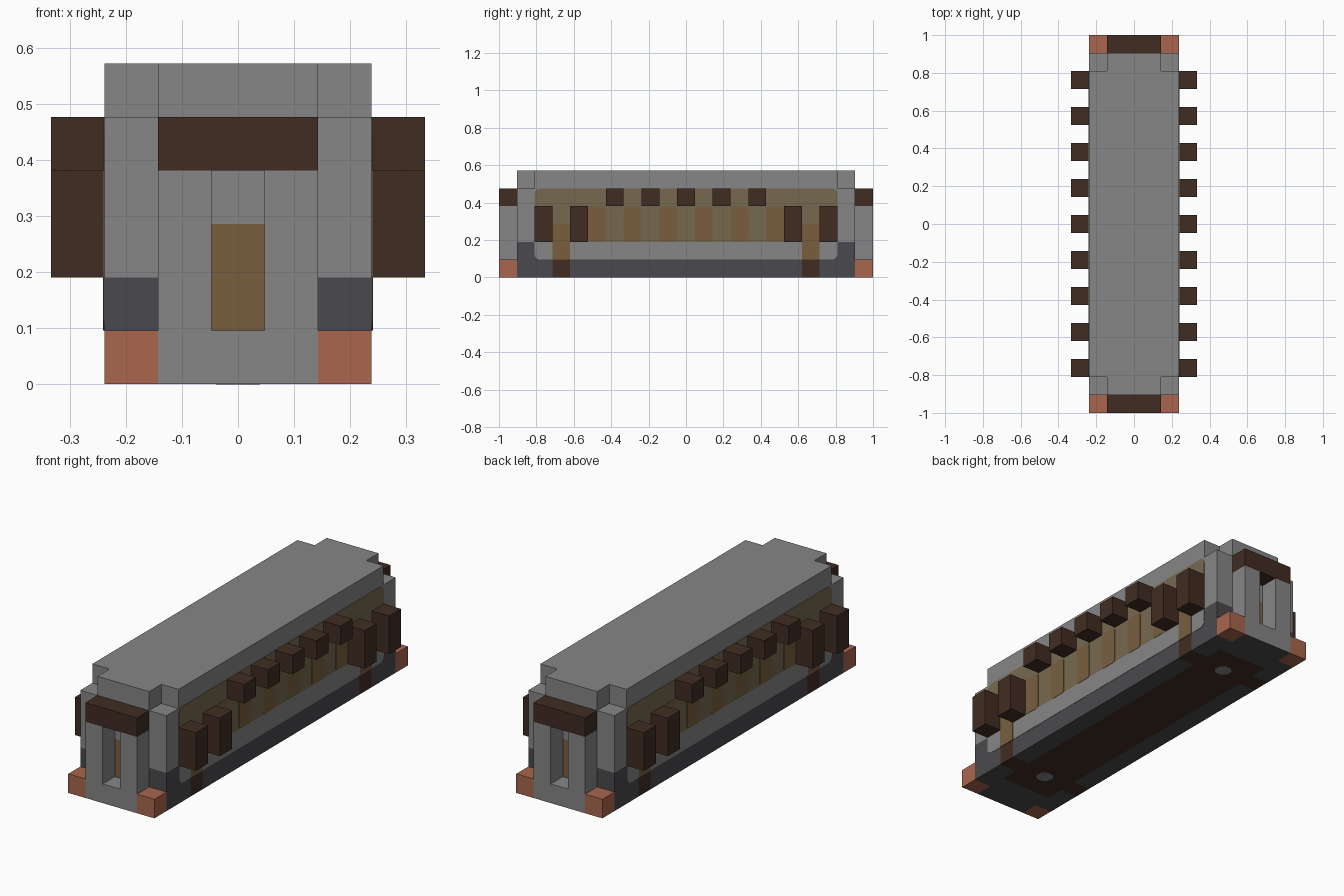
import bpy, bmesh, math
from mathutils import Vector

old = bpy.data.objects.get("Cube")
if old:
    bpy.data.objects.remove(old, do_unlink=True)

U = 2 / 21          # building block size
HALF_W = 2.5 * U    # hull half width
HALF_L = 9.5 * U    # hull half length


def make_mat(name, hex_code):
    rgb = [int(hex_code[i:i + 2], 16) / 255 for i in (0, 2, 4)]
    lin = [c / 12.92 if c < 0.04 else ((c + 0.055) / 1.055) ** 2.4 for c in rgb]
    m = bpy.data.materials.new(name)
    m.use_nodes = True
    m.diffuse_color = (*lin, 1)
    m.node_tree.nodes["Principled BSDF"].inputs["Base Color"].default_value = (*lin, 1)
    return m


GREY = make_mat("light_grey", "868686")
DARK = make_mat("dark_grey", "4A4A4E")
BROWN = make_mat("dark_brown", "402C22")
RED = make_mat("terracotta", "A9664E")
GOLD = make_mat("gold_brown", "785F3F")
DIM = make_mat("dull_gold", "76694F")


def finish(name, bm, mats):
    bmesh.ops.recalc_face_normals(bm, faces=bm.faces)
    me = bpy.data.meshes.new(name)
    bm.to_mesh(me)
    bm.free()
    for m in mats:
        me.materials.append(m)
    ob = bpy.data.objects.new(name, me)
    bpy.context.collection.objects.link(ob)
    return ob


def box_mesh(lo, hi):
    bm = bmesh.new()
    bmesh.ops.create_cube(bm, size=1)
    for v in bm.verts:
        v.co = Vector([(a + b) / 2 + c * (b - a) for a, b, c in zip(lo, hi, v.co)])
    return bm


def box(name, lo, hi, mat):
    """Box between two corners given in blocks."""
    return finish(name, box_mesh([c * U for c in lo], [c * U for c in hi]), [mat])


def prism_mesh(points, depth):
    bm = bmesh.new()
    face = bm.faces.new([bm.verts.new(p) for p in points])
    ext = bmesh.ops.extrude_face_region(bm, geom=[face])
    verts = [g for g in ext["geom"] if isinstance(g, bmesh.types.BMVert)]
    bmesh.ops.translate(bm, verts=verts, vec=depth)
    return bm


def side_plate(name, sx, y0, y1, z0, z1, mat, level, r_low=0, r_top=0):
    """Thin painted panel on a side wall, with rounded lower and upper corners."""
    pts = []
    corners = [(y1, z1, -1, -1, r_top), (y0, z1, 1, -1, r_top),
               (y0, z0, 1, 1, r_low), (y1, z0, -1, 1, r_low)]
    for i, (y, z, dy, dz, r) in enumerate(corners):
        y, z = y * U, z * U
        for k in range(5 if r else 1):
            a = math.pi / 2 * (i + k / 4)
            off = (dy * r + r * math.cos(a), dz * r + r * math.sin(a)) if r else (0, 0)
            pts.append((sx * HALF_W, y + off[0], z + off[1]))
    return finish(name, prism_mesh(pts, (sx * 0.0015 * level, 0, 0)), [mat])


# Hull, cut along the paint borders and coloured by position
bm = box_mesh((-HALF_W, -HALF_L, 0), (HALF_W, HALF_L, 5 * U))
cuts = [((1, 0, 0), s * c) for c in (0.5, 1.5) for s in (-1, 1)]
cuts += [((0, 1, 0), s * c) for c in (6.5, 7.5, 8.5) for s in (-1, 1)]
cuts += [((0, 0, 1), c) for c in (1, 2, 3, 4)]
for axis, d in cuts:
    bmesh.ops.bisect_plane(bm, geom=bm.verts[:] + bm.edges[:] + bm.faces[:],
                           plane_co=Vector(axis) * d * U, plane_no=axis)
bm.normal_update()
for f in bm.faces:
    x, y, z = [abs(c) / U for c in f.calc_center_median()]
    pillar = 6.5 < y < 7.5
    if f.normal.z < -0.5:
        f.material_index = 2 if pillar or (x < 1.5 and y < 8.5) else 1
    elif abs(f.normal.y) > 0.5:
        f.material_index = 3 if x < 0.5 and 1 < z < 3 else int(z < 2 and x > 1.5)
    elif abs(f.normal.x) > 0.5 and z < 2:
        f.material_index = 2 if pillar and z < 1 else 1
finish("hull", bm, [GREY, DARK, BROWN, GOLD])

# Roof slab with notched corners
outline = [(1.5, 9.5), (1.5, 8.5), (2.5, 8.5)]
quad = outline + [(x, -y) for x, y in reversed(outline)]
quad += [(-x, -y) for x, y in quad]
finish("roof", prism_mesh([(x * U, y * U, 5 * U) for x, y in quad], (0, 0, U)), [GREY])

# End doorways: slotted frame, lintel and corner feet
for end, sy in (("front", -1), ("back", 1)):
    half = [(0.5, 4), (0.5, 1)]
    prof = [(-1.5, 0), (-1.5, 4)] + [(-x, z) for x, z in half]
    prof += [(x, z) for x, z in reversed(half)] + [(1.5, 4), (1.5, 0)]
    bm = prism_mesh([(x * U, sy * HALF_L, z * U) for x, z in prof], (0, sy * U, 0))
    for f in bm.faces:
        if f.calc_center_median().z < 0.01:
            f.material_index = 1
    finish(end + "_door_frame", bm, [GREY, DARK])
    y0, y1 = sorted((sy * 9.5, sy * 10.5))
    box(end + "_lintel", (-1.5, y0, 4), (1.5, y1, 5), BROWN)
    for side, x in (("right", -2.5), ("left", 1.5)):
        box(f"{end}_{side}_foot", (x, y0, 0), (x + 1, y1, 1), RED)
    # Round mark on the underside
    ring = [(0.042 * math.cos(a), sy * 7 * U + 0.042 * math.sin(a), 0)
            for a in (math.pi / 4 * (i + 0.5) for i in range(8))]
    finish(end + "_underside_mark", prism_mesh(ring, (0, 0, -0.001)), [GREY])

# Side walls: painted panels and projecting blocks
for side, sx in (("right", -1), ("left", 1)):
    side_plate(side + "_lower_panel", sx, -8.5, 8.5, 1, 2, GREY, 1, r_low=0.03)
    side_plate(side + "_upper_panel", sx, -8.5, 8.5, 2, 5, DIM, 1, r_top=0.03)
    for i in range(6):
        y = 2 * i - 5
        side_plate(f"{side}_stripe_{i + 1}", sx, y - 0.5, y + 0.5, 2, 4, GOLD, 2, 0.015, 0.015)
    for end, y in (("front", -7), ("back", 7)):
        side_plate(f"{side}_{end}_pillar", sx, y - 0.5, y + 0.5, 1, 3, GOLD, 2, r_top=0.01)
    x0, x1 = sorted((sx * 2.5, sx * 3.5))
    for i in range(9):
        y = 2 * i - 8
        z0, z1 = (2, 4) if abs(y) > 5 else (4, 5)
        box(f"{side}_block_{i + 1}", (x0, y - 0.5, z0), (x1, y + 0.5, z1), BROWN)
